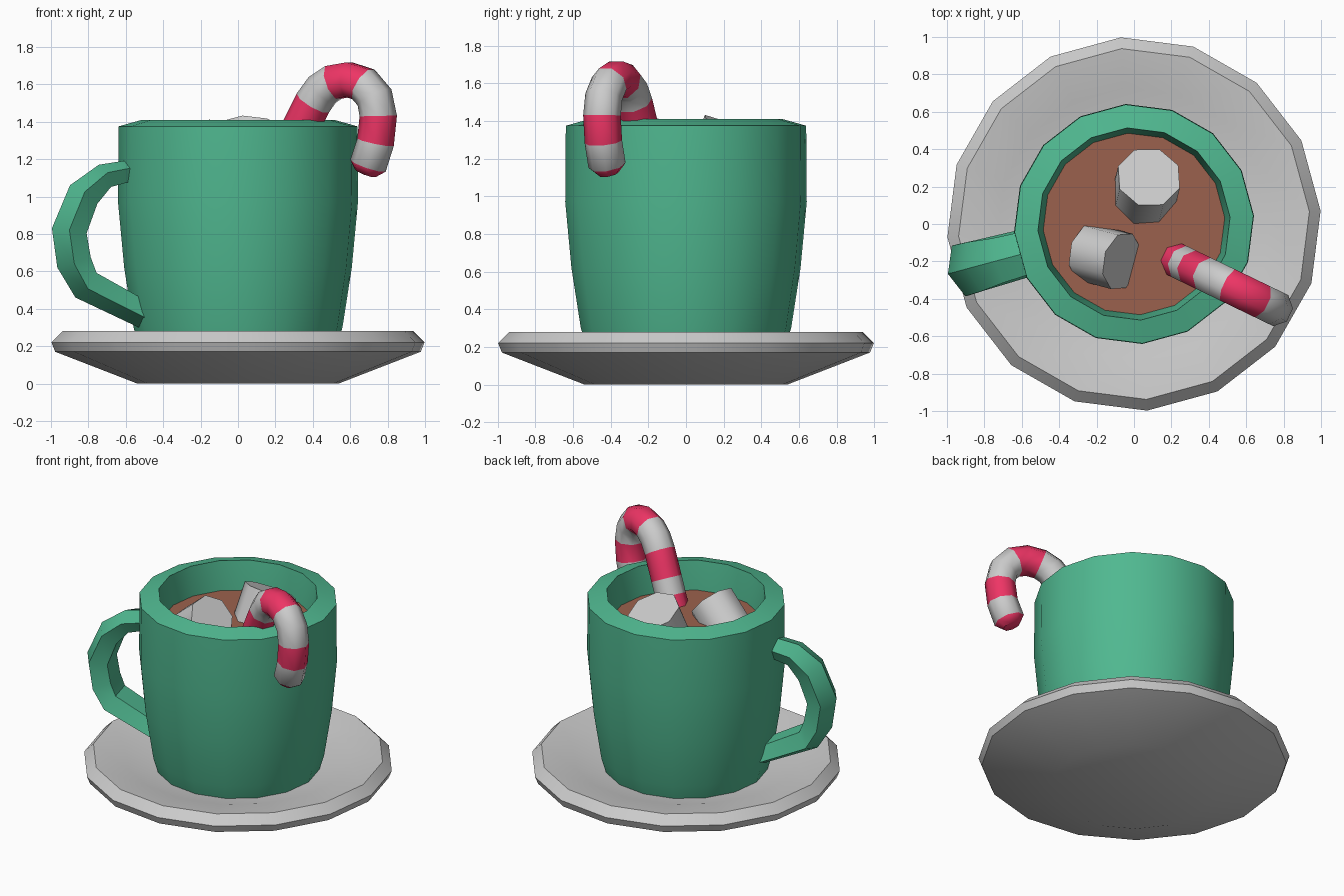
import bpy, bmesh, math
from mathutils import Vector

if "Cube" in bpy.data.objects:
    bpy.data.objects.remove(bpy.data.objects["Cube"])


def material(name, rgb):
    m = bpy.data.materials.new(name)
    m.diffuse_color = (*rgb, 1)
    m.use_nodes = True
    m.node_tree.nodes["Principled BSDF"].inputs["Base Color"].default_value = m.diffuse_color
    return m


green = material("green_glaze", (0.08, 0.48, 0.28))
brown = material("cocoa", (0.33, 0.12, 0.075))
red = material("red_stripe", (0.85, 0.035, 0.13))
white = material("white_stripe", (0.8, 0.8, 0.8))


def skin(name, rings, mats=(), bands=None, angle=35):
    """Bridge equal-sized rings of points and cap both ends."""
    bm = bmesh.new()
    loops = [[bm.verts.new(p) for p in ring] for ring in rings]
    n = len(loops[0])
    for k, (a, b) in enumerate(zip(loops, loops[1:])):
        for i in range(n):
            j = (i + 1) % n
            f = bm.faces.new((a[i], a[j], b[j], b[i]))
            f.material_index = bands[k] if bands else 0
    for loop, k in ((loops[0], 0), (loops[-1], -1)):
        bm.faces.new(loop).material_index = bands[k] if bands else 0
    bmesh.ops.recalc_face_normals(bm, faces=bm.faces)
    mesh = bpy.data.meshes.new(name)
    bm.to_mesh(mesh)
    bm.free()
    for m in mats:
        mesh.materials.append(m)
    ob = bpy.data.objects.new(name, mesh)
    bpy.context.collection.objects.link(ob)
    bpy.ops.object.select_all(action='DESELECT')
    ob.select_set(True)
    bpy.context.view_layer.objects.active = ob
    bpy.ops.object.shade_smooth_by_angle(angle=math.radians(angle))
    return ob


def lathe(name, profile, mats=(), sides=16, turn=4):
    def ring(r, z):
        angles = [math.radians(turn) + math.tau * i / sides for i in range(sides)]
        return [(r * math.cos(a), r * math.sin(a), z) for a in angles]
    return skin(name, [ring(r, z) for r, z in profile], mats)


# Saucer, mug and drink
lathe("saucer", [(0.54, 0), (0.98, 0.17), (1.0, 0.22), (0.94, 0.28),
                 (0.73, 0.25), (0.56, 0.20)])
lathe("mug", [(0.53, 0.20), (0.56, 0.30), (0.61, 0.62), (0.643, 0.97), (0.64, 1.375),
              (0.515, 1.41), (0.485, 1.20), (0.46, 0.60), (0.42, 0.34)], [green])
lathe("cocoa_surface", [(0.482, 1.15), (0.488, 1.21)], [brown])


def tangents(path):
    last = len(path) - 1
    return [(path[min(i + 1, last)] - path[max(i - 1, 0)]).normalized()
            for i in range(last + 1)]


# Handle: ridged five-sided section swept in a vertical plane
out = Vector((math.cos(math.radians(195)), math.sin(math.radians(195)), 0))
side = Vector((-out.y, out.x, 0))
up = Vector((0, 0, 1))
ridge = [Vector(p) for p in ((0.57, 1.20), (0.77, 1.17), (0.93, 1.06), (1.03, 0.83),
                             (1.0, 0.62), (0.90, 0.46), (0.55, 0.30))]
scales = (0.62, 0.75, 0.95, 1, 1, 0.95, 0.8)
section = ((0, 0), (-0.06, 0.14), (-0.17, 0.09), (-0.17, -0.09), (-0.06, -0.14))
rings = []
for p, t, s in zip(ridge, tangents(ridge), scales):
    normal = Vector((-t.y, t.x))
    ring = []
    for d, w in section:
        q = p + normal * d * s
        ring.append(out * q.x + up * q.y + side * w * (0.5 + 0.5 * s))
    rings.append(ring)
skin("handle", rings, [green])

# Candy cane: octagonal tube with alternating stripes
along = Vector((0.9, -0.435, 0)).normalized()
across = Vector((along.y, -along.x, 0))
hook = ((0.22, 1.14), (0.27, 1.24), (0.32, 1.34), (0.355, 1.41), (0.40, 1.50),
        (0.45, 1.57), (0.51, 1.61), (0.59, 1.625), (0.67, 1.60), (0.73, 1.53),
        (0.75, 1.43), (0.735, 1.29), (0.695, 1.165), (0.68, 1.125))
path = [Vector((x, -0.2 - 0.483 * (x - 0.24), z)) for x, z in hook]
rings = []
for k, (p, t) in enumerate(zip(path, tangents(path))):
    u = across.cross(t)
    r = 0.06 if k == len(path) - 1 else 0.1
    angles = [math.tau * (i + 0.5) / 8 for i in range(8)]
    rings.append([p + (across * math.cos(a) + u * math.sin(a)) * r for a in angles])
skin("candy_cane", rings, [red, white], [0, 1, 0, 0, 1, 1, 0, 0, 1, 1, 0, 1, 0], 50)


# Marshmallows: tilted octagonal cylinders
def marshmallow(name, top, axis, length, r):
    top, axis = Vector(top), Vector(axis).normalized()
    u = axis.orthogonal().normalized()
    v = axis.cross(u)
    angles = [math.tau * (i + 0.5) / 8 for i in range(8)]
    skin(name, [[c + (u * math.cos(a) + v * math.sin(a)) * r for a in angles]
                for c in (top - axis * length, top)], angle=50)


marshmallow("marshmallow_back", (0.08, 0.25, 1.36), (0.03, 0.12, 0.27), 0.28, 0.175)
marshmallow("marshmallow_front", (-0.065, -0.20, 1.29), (0.75, -0.2, 0.62), 0.24, 0.16)
